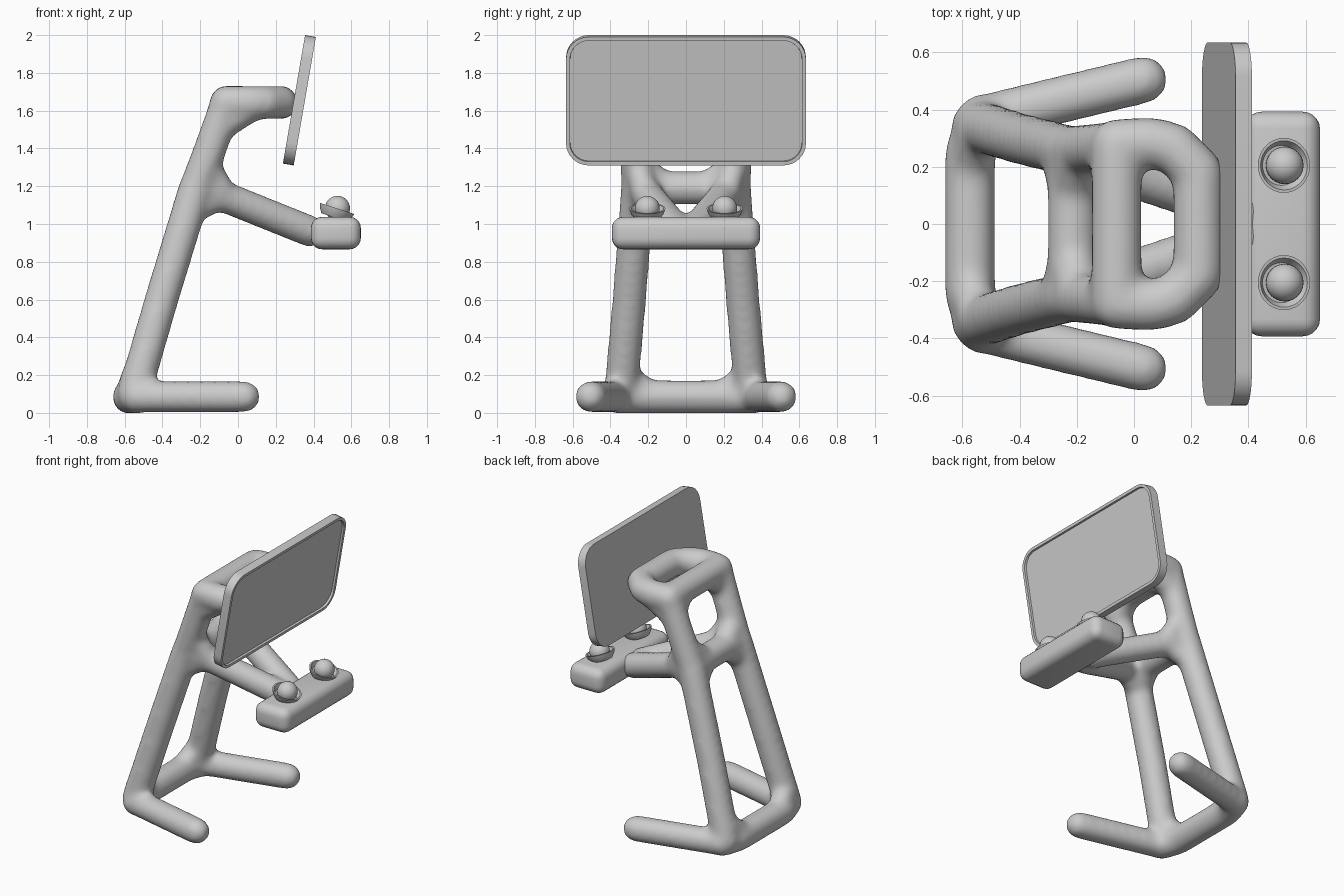
import bpy, bmesh, math
from mathutils import Vector, Matrix

if "Cube" in bpy.data.objects:
    bpy.data.objects.remove(bpy.data.objects["Cube"])


def make_object(name, bm, angle=35):
    bmesh.ops.recalc_face_normals(bm, faces=bm.faces[:])
    mesh = bpy.data.meshes.new(name)
    bm.to_mesh(mesh)
    bm.free()
    ob = bpy.data.objects.new(name, mesh)
    bpy.context.collection.objects.link(ob)
    bpy.ops.object.select_all(action='DESELECT')
    ob.select_set(True)
    bpy.context.view_layer.objects.active = ob
    bpy.ops.object.shade_smooth_by_angle(angle=math.radians(angle))
    return ob


INFLATE = 0.01  # makes up for the shrinking of the smoothing pass


def tube(bm, r, *points):
    """Round-ended tube through the points."""
    r += INFLATE
    pts = [Vector(p) for p in points]
    for p in pts:
        bmesh.ops.create_icosphere(bm, subdivisions=3, radius=r,
                                   matrix=Matrix.Translation(p))
    for a, b in zip(pts, pts[1:]):
        d = b - a
        m = Matrix.Translation((a + b) / 2) @ d.to_track_quat('Z', 'Y').to_matrix().to_4x4()
        bmesh.ops.create_cone(bm, cap_ends=True, segments=32, radius1=r, radius2=r,
                              depth=d.length, matrix=m)


# Tubular frame, fused and smoothed into one skin
bm = bmesh.new()
for s in (1, -1):
    # base: foot and curved end of the rear bar
    tube(bm, .075, (-.5, .375 * s, .085), (.035, .505 * s, .085))
    tube(bm, .08, (-.535, .365 * s, .085), (-.575, .24 * s, .085), (-.575, 0, .085))
    # post up to the head
    tube(bm, .081, (-.55, .345 * s, .1), (-.405, .3 * s, .6), (-.225, .255 * s, 1.19))
    tube(bm, .078, (-.225, .255 * s, 1.19), (-.146, .265 * s, 1.4), (-.062, .275 * s, 1.635))
    # head rail and half of the front and back bars
    tube(bm, .08, (-.06, 0, 1.643), (-.06, .28 * s, 1.643), (.06, .287 * s, 1.643),
         (.14, .265 * s, 1.643), (.225, .18 * s, 1.643), (.225, 0, 1.643))
    # middle bar and converging arm
    tube(bm, .08, (-.215, 0, 1.19), (-.215, .255 * s, 1.19))
    tube(bm, .075, (-.2, .24 * s, 1.195), (.38, .045 * s, .962))
    # webs that round out the joints
    tube(bm, .07, (-.12, .265 * s, 1.5), (.08, .275 * s, 1.625))
    tube(bm, .06, (-.17, .26 * s, 1.33), (-.08, .22 * s, 1.165))
    tube(bm, .06, (-.28, .26 * s, 1.05), (-.1, .21 * s, 1.14))
    tube(bm, .07, (-.25, .24 * s, 1.1), (-.22, .12 * s, 1.18))
    tube(bm, .07, (-.19, .25 * s, 1.3), (-.215, .12 * s, 1.2))
    tube(bm, .07, (-.09, .26 * s, 1.55), (-.06, .13 * s, 1.635))
    tube(bm, .065, (-.545, .33 * s, .2), (-.575, .2 * s, .1))
frame = make_object("tube_frame", bm)
remesh = frame.modifiers.new("fuse", 'REMESH')
remesh.mode = 'VOXEL'
remesh.voxel_size = 0.018
remesh.use_smooth_shade = True
smooth = frame.modifiers.new("soften", 'SMOOTH')
smooth.factor = 0.5
smooth.iterations = 20

# Tilted display with a shallow recessed face
W, H, T, R = .635, .345, .058, .12
bm = bmesh.new()
outline = []
for k, (sy, sz) in enumerate(((1, 1), (-1, 1), (-1, -1), (1, -1))):
    for i in range(9):
        a = math.radians(90 * k + 90 * i / 8)
        outline.append(bm.verts.new((-T / 2, sy * (W - R) + R * math.cos(a),
                                     sz * (H - R) + R * math.sin(a))))
back = bm.faces.new(outline)
ext = bmesh.ops.extrude_face_region(bm, geom=[back], use_keep_orig=True)
bmesh.ops.translate(bm, vec=(T, 0, 0),
                    verts=[v for v in ext['geom'] if isinstance(v, bmesh.types.BMVert)])
bmesh.ops.recalc_face_normals(bm, faces=bm.faces[:])
front = [f for f in bm.faces if f.calc_center_median().x > T / 2 - .001]
bmesh.ops.inset_region(bm, faces=front, thickness=.02)
bmesh.ops.inset_region(bm, faces=front, thickness=.002, depth=-.014)
bm.transform(Matrix.Translation((.325, 0, 1.655)) @ Matrix.Rotation(math.radians(9.8), 4, 'Y'))
make_object("display_panel", bm)

# Control tray
bm = bmesh.new()
bmesh.ops.create_cube(bm, size=1, matrix=Matrix.Translation((.518, 0, .952))
                      @ Matrix.Diagonal((.265, .785, .172, 1)))
bmesh.ops.bevel(bm, geom=bm.edges[:], offset=.06, segments=5, profile=.5, affect='EDGES')
make_object("control_tray", bm, 40)

# Ball knobs in tilted cups
CUP = [(0, 0), (.07, 0), (.088, .025), (.096, .05), (.086, .05), (.07, .022), (0, .018)]
for s, side in ((1, "left"), (-1, "right")):
    bm = bmesh.new()
    vs = [bm.verts.new((x, 0, z)) for x, z in CUP]
    es = [bm.edges.new(p) for p in zip(vs, vs[1:])]
    bmesh.ops.spin(bm, geom=vs + es, cent=(0, 0, 0), axis=(0, 0, 1),
                   angle=math.tau, steps=32, use_duplicate=False)
    bmesh.ops.remove_doubles(bm, verts=bm.verts[:], dist=1e-4)
    bm.transform(Matrix.Translation((.509, .205 * s, 1.035))
                 @ Matrix.Rotation(math.radians(18), 4, 'Y'))
    make_object(side + "_knob_cup", bm)
    bm = bmesh.new()
    bmesh.ops.create_uvsphere(bm, u_segments=24, v_segments=14, radius=.066,
                              matrix=Matrix.Translation((.527, .205 * s, 1.083)))
    make_object(side + "_knob_ball", bm)
